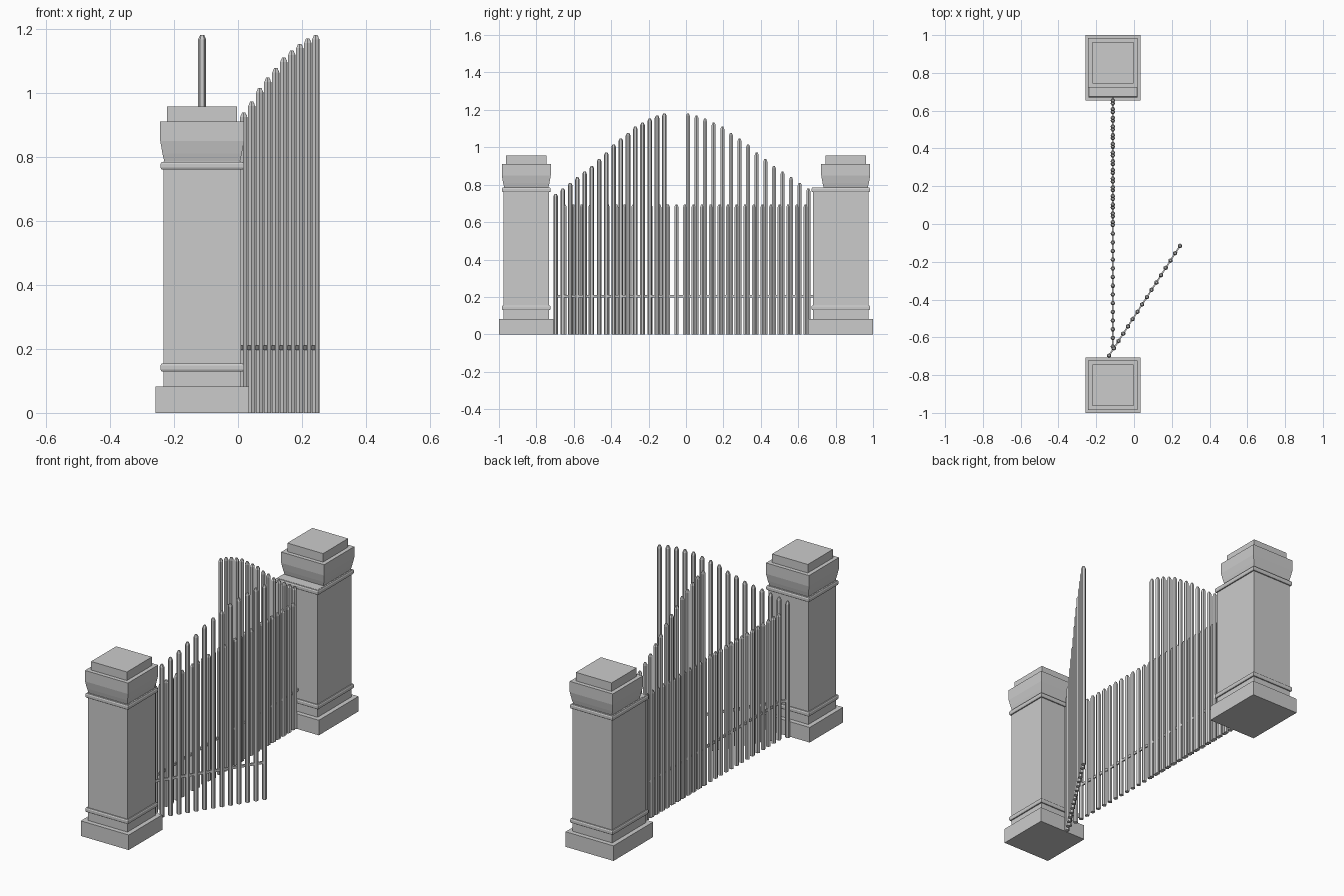
import bpy, bmesh, math
from mathutils import Vector, Matrix

if "Cube" in bpy.data.objects:
    bpy.data.objects.remove(bpy.data.objects["Cube"])

X0 = -0.112          # line of the gate


def add_object(name, bm):
    bmesh.ops.recalc_face_normals(bm, faces=bm.faces)
    mesh = bpy.data.meshes.new(name)
    bm.to_mesh(mesh)
    bm.free()
    obj = bpy.data.objects.new(name, mesh)
    bpy.context.collection.objects.link(obj)
    return obj


def square_stack(name, y_mid, profile, extend=0.0):
    """Loft rectangles from (half width, z) pairs; extend lengthens the -y side."""
    bm = bmesh.new()
    rings = []
    for h, z in profile:
        rings.append([bm.verts.new((X0 + sx * h, y_mid + sy * h - (extend if sy < 0 else 0), z))
                      for sx, sy in ((-1, -1), (1, -1), (1, 1), (-1, 1))])
    for a, b in zip(rings, rings[1:]):
        for i in range(4):
            j = (i + 1) % 4
            bm.faces.new((a[i], a[j], b[j], b[i]))
    bm.faces.new(rings[0])
    bm.faces.new(rings[-1])
    return add_object(name, bm)


def band(z0, z1):
    """Rounded moulding profile around the shaft."""
    return [(0.122, z0), (0.127, z0), (0.130, z0 + 0.006),
            (0.130, z1 - 0.006), (0.127, z1), (0.122, z1)]


def pillar(side, y_mid, extend):
    square_stack(side + "_plinth", y_mid, [(0.146, 0), (0.146, 0.083)], extend)
    square_stack(side + "_shaft", y_mid, [(0.121, 0.083), (0.121, 0.785)], extend)
    square_stack(side + "_lower_band", y_mid, band(0.13, 0.154), extend)
    square_stack(side + "_upper_band", y_mid, band(0.76, 0.784), extend)
    square_stack(side + "_capital", y_mid,
                 [(0.117, 0.78), (0.124, 0.81), (0.131, 0.85), (0.131, 0.91)])
    square_stack(side + "_top_block", y_mid, [(0.109, 0.91), (0.109, 0.957)])


def bar_row(name, start, end, heights):
    """Row of hexagonal bars with chamfered tips, joined by a low rail."""
    start, end = Vector((*start, 0)), Vector((*end, 0))
    along = end - start
    angle = math.atan2(along.y, along.x)
    bm = bmesh.new()
    n = len(heights)
    for i, top in enumerate(heights):
        p = start + along * (i / (n - 1))
        rings = []
        for r, z in ((0.0125, 0), (0.0125, top - 0.014), (0.006, top)):
            rings.append([bm.verts.new((p.x + r * math.cos(angle + math.pi / 2 + k * math.pi / 3),
                                        p.y + r * math.sin(angle + math.pi / 2 + k * math.pi / 3), z))
                          for k in range(6)])
        for a, b in zip(rings, rings[1:]):
            for k in range(6):
                m = (k + 1) % 6
                bm.faces.new((a[k], a[m], b[m], b[k]))
        bm.faces.new(rings[0])
        bm.faces.new(rings[-1])
    add_object(name + "_bars", bm)

    rail = bmesh.new()
    mid = (start + end) / 2 + Vector((0, 0, 0.203))
    bmesh.ops.create_cube(rail, size=1, matrix=Matrix.Translation(mid)
                          @ Matrix.Rotation(angle, 4, 'Z')
                          @ Matrix.Diagonal((along.length, 0.008, 0.014, 1)))
    add_object(name + "_rail", rail)


# Stone pillars, the far one with a longer shaft towards the gate
pillar("near_pillar", -0.854, 0.0)
pillar("far_pillar", 0.854, 0.053)

# Arched gate leaves: one swung open, one closed
arch = [0.75, 0.78, 0.81, 0.84, 0.87, 0.90, 0.938, 0.972, 1.015, 1.047,
        1.077, 1.11, 1.132, 1.153, 1.17, 1.181]
bar_row("open_leaf", (-0.132, -0.697), (0.243, -0.116), arch)
bar_row("closed_leaf", (X0, 0.70), (X0, 0.01), arch)

# Low straight fence between the pillars
bar_row("low_fence", (X0, -0.649), (X0, 0.639), [0.695] * 29)
